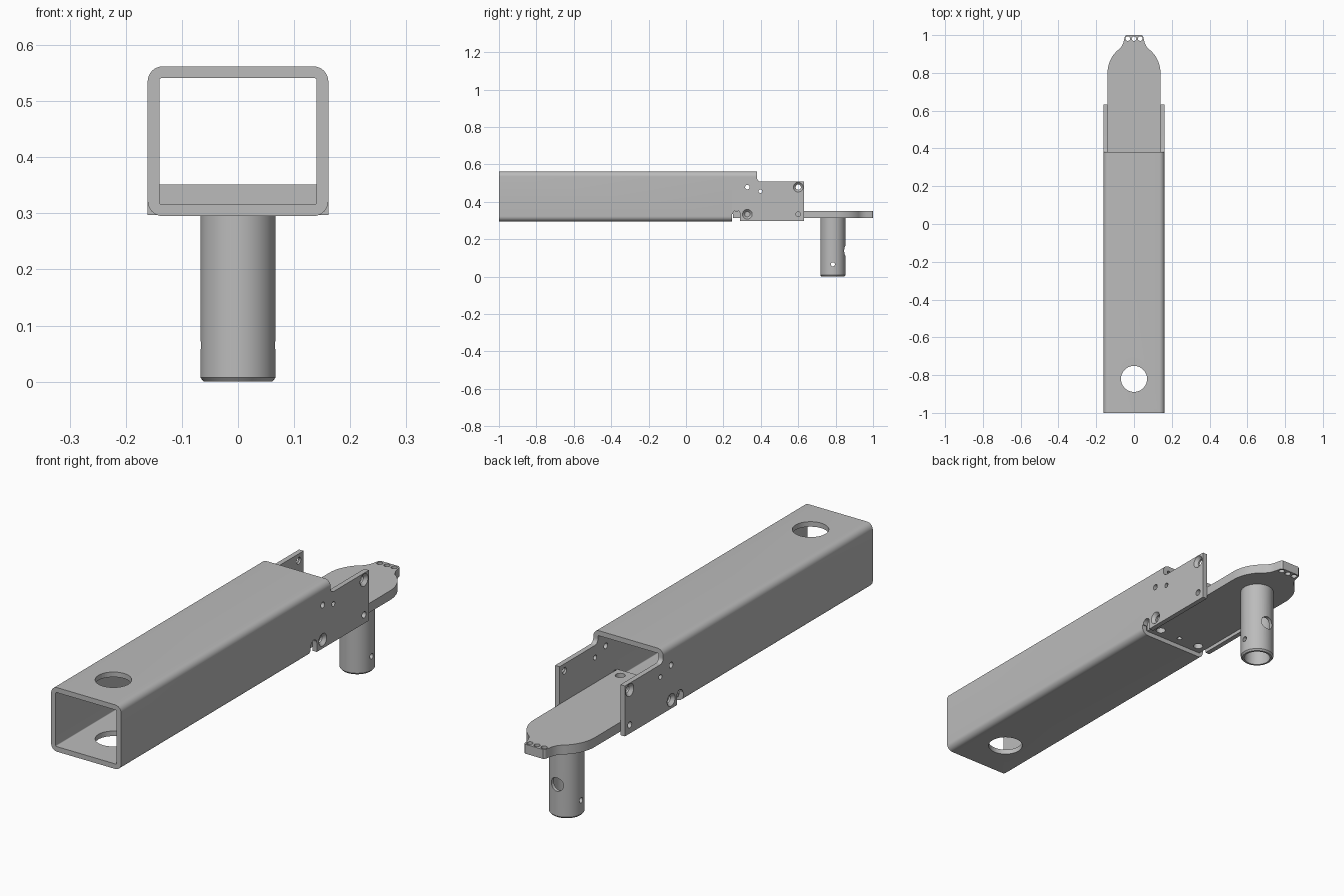
import bpy, bmesh
from math import cos, sin, pi, radians
from mathutils import Matrix, Vector

cube = bpy.data.objects.get("Cube")
if cube:
    bpy.data.objects.remove(cube)

steel = bpy.data.materials.new("steel_grey")
steel.use_nodes = True
GREY = (0.5, 0.5, 0.5, 1)
steel.diffuse_color = GREY
steel.node_tree.nodes["Principled BSDF"].inputs["Base Color"].default_value = GREY

# Axis frames: local z becomes the named world axis
ALONG = {"x": Matrix.Rotation(pi / 2, 4, "Y"),
         "y": Matrix.Rotation(-pi / 2, 4, "X"),
         "z": Matrix.Identity(4)}


def arc(cx, cy, r, a0, a1, n=8):
    """Points on an arc, angles in degrees."""
    steps = [radians(a0 + (a1 - a0) * i / n) for i in range(n + 1)]
    return [(cx + r * cos(a), cy + r * sin(a)) for a in steps]


def rounded_rect(hw, z0, z1, r):
    pts = []
    for i, (cx, cz) in enumerate([(hw - r, z1 - r), (r - hw, z1 - r),
                                  (r - hw, z0 + r), (hw - r, z0 + r)]):
        pts += arc(cx, cz, r, 90 * i, 90 * i + 90)
    return pts


def prism(bm, pts, place, lo, hi):
    """Extrude a 2D outline; place(a, b, t) gives the 3D point."""
    low, high = ([bm.verts.new(place(a, b, t)) for a, b in pts] for t in (lo, hi))
    bm.faces.new(low)
    bm.faces.new(high)
    for i in range(len(pts)):
        j = (i + 1) % len(pts)
        bm.faces.new((low[i], low[j], high[j], high[i]))


def lathe(bm, profile, centre=(0, 0, 0), axis="z", n=48):
    """Revolve an open (radius, distance) profile that starts and ends on the axis."""
    mat = Matrix.Translation(Vector(centre)) @ ALONG[axis]
    rings = []
    for r, t in profile:
        count = n if r > 0 else 1
        rings.append([bm.verts.new(mat @ Vector((r * cos(2 * pi * i / n), r * sin(2 * pi * i / n), t)))
                      for i in range(count)])
    for a, b in zip(rings, rings[1:]):
        for i in range(n):
            j = (i + 1) % n
            corners = [a[i % len(a)], a[j % len(a)], b[j % len(b)], b[i % len(b)]]
            bm.faces.new(list(dict.fromkeys(corners)))


def drill(bm, centre, axis, r, half, n=32):
    lathe(bm, [(0, -half), (r, -half), (r, half), (0, half)], centre, axis, n)


def make(name, bm):
    bmesh.ops.recalc_face_normals(bm, faces=bm.faces)
    mesh = bpy.data.meshes.new(name)
    bm.to_mesh(mesh)
    bm.free()
    mesh.materials.append(steel)
    obj = bpy.data.objects.new(name, mesh)
    bpy.context.collection.objects.link(obj)
    return obj


def finish(obj, cutter_bm):
    """Cut the part, drop the cutter and smooth the curved faces."""
    cutter = make("cutter", cutter_bm)
    cutter.hide_render = True
    mod = obj.modifiers.new("cut", "BOOLEAN")
    mod.operation, mod.solver, mod.object = "DIFFERENCE", "EXACT", cutter
    bpy.context.view_layer.update()
    result = bpy.data.meshes.new_from_object(obj.evaluated_get(bpy.context.evaluated_depsgraph_get()))
    obj.modifiers.clear()
    obj.data = result
    bpy.data.objects.remove(cutter)
    bpy.ops.object.select_all(action="DESELECT")
    obj.select_set(True)
    bpy.context.view_layer.objects.active = obj
    bpy.ops.object.shade_smooth_by_angle(angle=radians(30))


def along_y(a, b, t):
    return (a, t, b)


def along_x(a, b, t):
    return (t, a, b)


def along_z(a, b, t):
    return (a, b, t)


HALF, WALL, BOTTOM, TOP = 0.161, 0.021, 0.295, 0.562
TUBE_END, CAP_END, CHEEK_END, CAP_Z = 0.247, 0.38, 0.632, 0.533

# Rectangular tube: hollow, open below the cap at the rear, cross hole near the front
bm = bmesh.new()
prism(bm, rounded_rect(HALF, BOTTOM, TOP, 0.027), along_y, -1, CAP_END)
cut = bmesh.new()
prism(cut, rounded_rect(HALF - WALL, BOTTOM + WALL, TOP - WALL, 0.004), along_y, -1.1, 0.5)
tube = make("square_tube", bm)
finish(tube, cut)
cut = bmesh.new()
prism(cut, [(-0.3, 0.2), (0.3, 0.2), (0.3, CAP_Z), (-0.3, CAP_Z)], along_y, TUBE_END, 0.6)
drill(cut, (0, -0.82, 0.43), "z", 0.069, 0.3, 64)
finish(tube, cut)

# Side cheeks with relief notch, filleted step and countersunk screw holes
cheek = ([(TUBE_END, 0.335)] + arc(0.27, 0.335, 0.019, 180, 0)
         + [(0.289, 0.297), (CHEEK_END, 0.297), (CHEEK_END, 0.507)]
         + arc(CAP_END + 0.02, 0.527, 0.02, 270, 180)
         + [(CAP_END, CAP_Z), (TUBE_END, CAP_Z)])
PLAIN = [(0.328, 0.478, 0.012), (0.398, 0.456, 0.01), (0.6, 0.333, 0.013)]
SUNK = [(0.6, 0.478), (0.328, 0.333)]
for side, name in ((1, "left_cheek"), (-1, "right_cheek")):
    bm, cut = bmesh.new(), bmesh.new()
    prism(bm, cheek, along_x, side * (HALF - WALL), side * HALF)
    for y, z, r in PLAIN:
        drill(cut, (side * 0.15, y, z), "x", r, 0.03)
    for y, z in SUNK:
        steps = [(0, 0.12), (0.014, 0.12), (0.014, 0.148), (0.026, HALF), (0.026, 0.18), (0, 0.18)]
        lathe(cut, [(r, side * t) for r, t in steps], (0, y, z), "x", 32)
    finish(make(name, bm), cut)

# Tongue plate: straight sides, rounded shoulders and a small flared tip
edge = ([(0.14, 0.25)] + arc(-0.02, 0.8, 0.16, 0, 54, 12)
        + [(0.064, 0.943), (0.058, 0.955), (0.055, 0.965), (0.048, 0.994), (0.042, 1.0)])
bm, cut = bmesh.new(), bmesh.new()
prism(bm, edge + [(-x, y) for x, y in reversed(edge)], along_z, 0.312, 0.351)
for x, y, r in [(0, 0.29, 0.01), (0.1, 0.29, 0.019), (-0.1, 0.29, 0.019),
                (0, 0.981, 0.012), (0.033, 0.981, 0.012), (-0.033, 0.981, 0.012)]:
    drill(cut, (x, y, 0.33), "z", r, 0.05)
finish(make("tongue_plate", bm), cut)

# Hollow post under the tongue with a cross pin hole and a rear opening
POST_Y, R, BORE = 0.785, 0.067, 0.053
bm, cut = bmesh.new(), bmesh.new()
lathe(bm, [(0, 0.313), (R, 0.313), (R, 0.007), (R - 0.006, 0), (BORE, 0), (BORE, 0.3), (0, 0.3)],
      (0, POST_Y, 0))
drill(cut, (0, POST_Y, 0.065), "x", 0.011, 0.1)
drill(cut, (0, POST_Y + 0.06, 0.138), "y", 0.028, 0.04)
finish(make("post", bm), cut)
